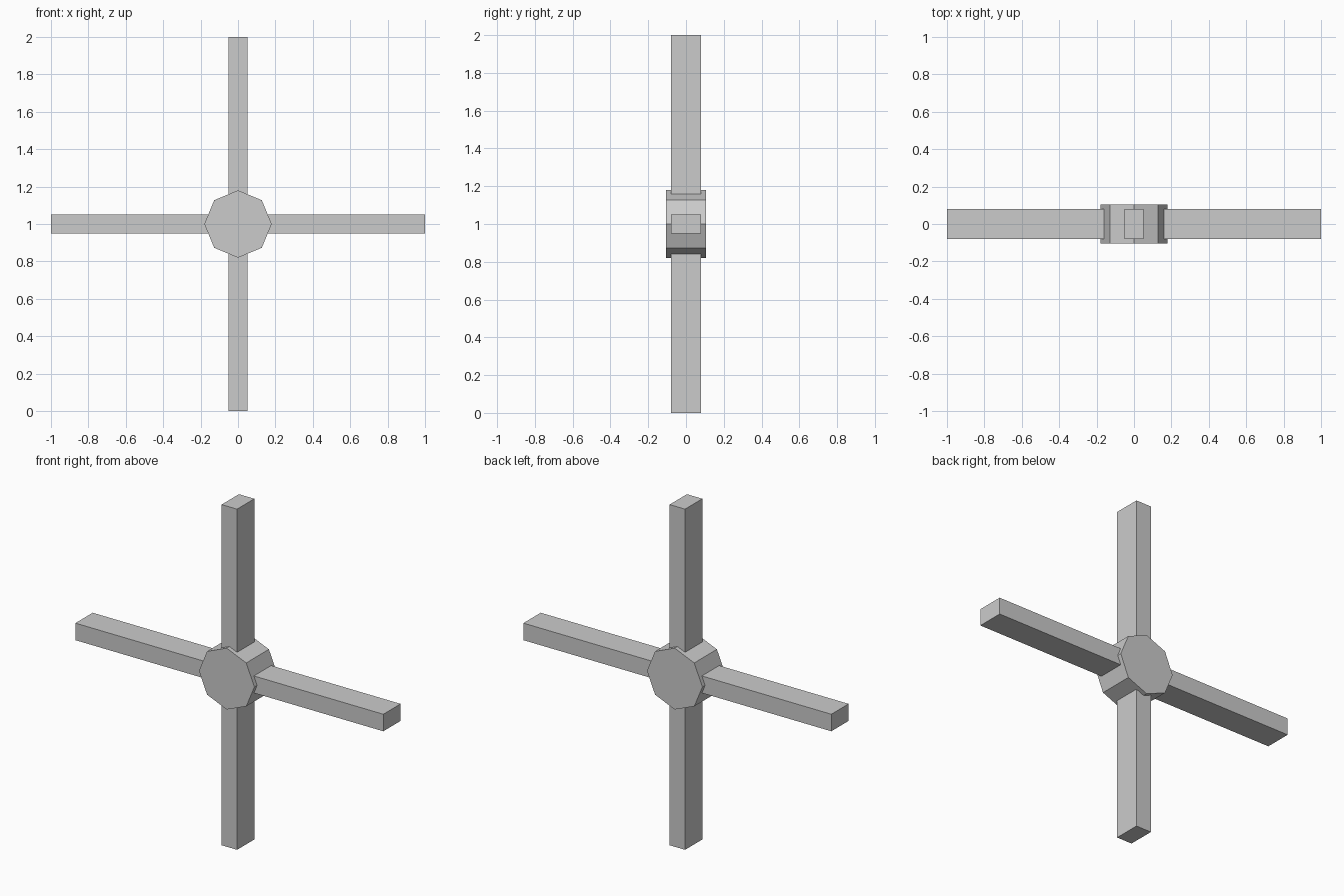
import bpy
import math

if "Cube" in bpy.data.objects:
    bpy.data.objects.remove(bpy.data.objects["Cube"])

grey = bpy.data.materials.new("plain grey")
grey.diffuse_color = (0.6, 0.6, 0.6, 1)
grey.use_nodes = True
grey.node_tree.nodes["Principled BSDF"].inputs["Base Color"].default_value = grey.diffuse_color


def finish(obj, name):
    obj.name = name
    obj.data.materials.append(grey)


def beam(name, size, location):
    bpy.ops.mesh.primitive_cube_add(size=1, location=location)
    obj = bpy.context.object
    obj.scale = size
    bpy.ops.object.transform_apply(location=False, rotation=False, scale=True)
    finish(obj, name)


# Crossed beams, full length through the hub
beam("upright_beam", (0.1, 0.16, 2.0), (0, 0, 1))
beam("cross_beam", (2.0, 0.16, 0.1), (0, 0, 1))

# Eight-sided hub along y, corners on the x and z axes
bpy.ops.mesh.primitive_cylinder_add(vertices=8, radius=0.18, depth=0.21,
                                    location=(0, 0, 1),
                                    rotation=(math.pi / 2, 0, 0))
finish(bpy.context.object, "hub")
